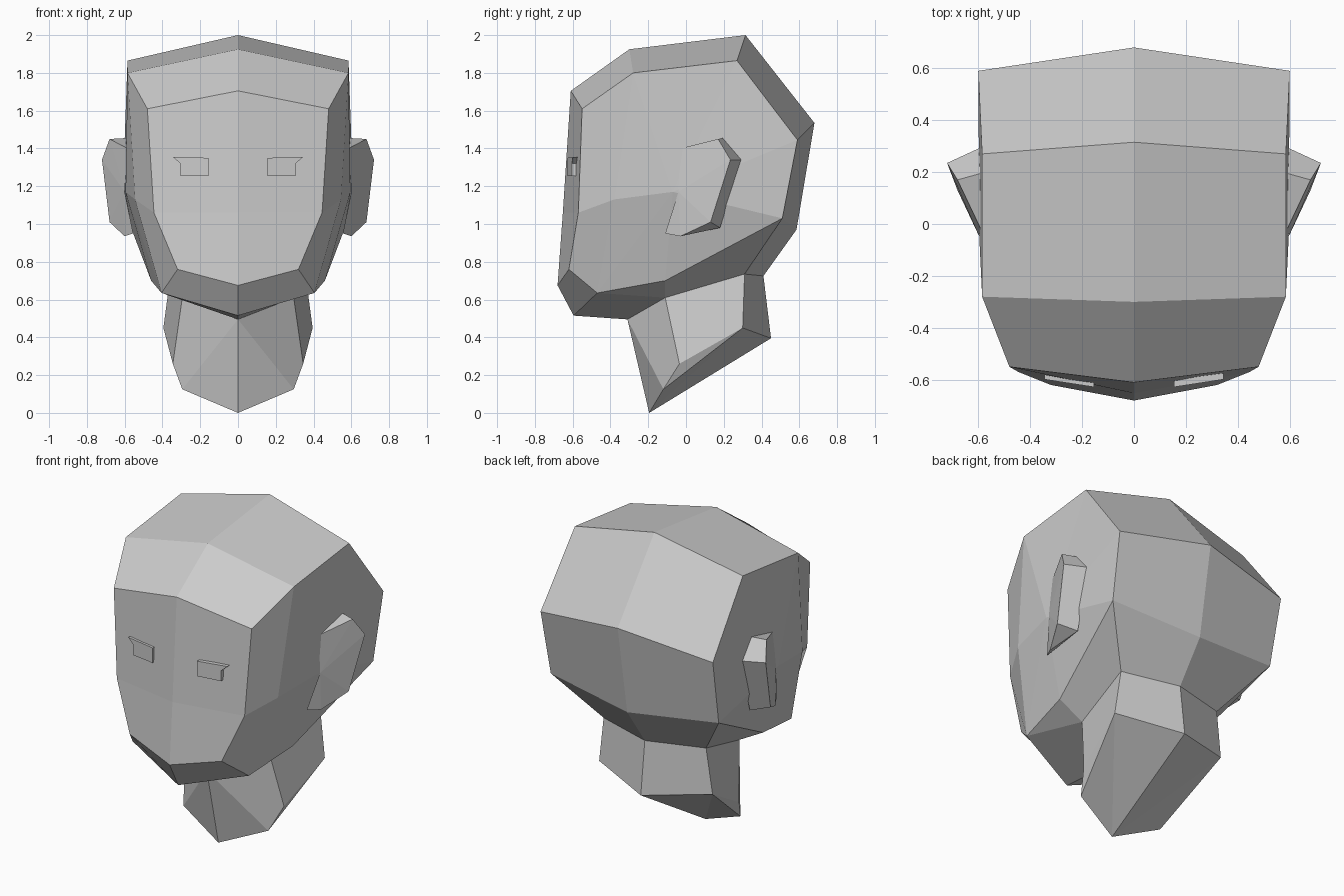
import bpy, bmesh

if "Cube" in bpy.data.objects:
    bpy.data.objects.remove(bpy.data.objects["Cube"])

grey = bpy.data.materials.new("plain_grey")
grey.diffuse_color = (0.6, 0.6, 0.6, 1)
grey.use_nodes = True
grey.node_tree.nodes["Principled BSDF"].inputs["Base Color"].default_value = grey.diffuse_color


def make_part(name, points, faces):
    """Mirror named right-half points across x, weld the middle, keep flat faces."""
    bm = bmesh.new()
    for s in (1, -1):
        v = {k: bm.verts.new((s * x, y, z)) for k, (x, y, z) in points.items()}
        for f in faces:
            bm.faces.new([v[k] for k in (f.split() if s > 0 else f.split()[::-1])])
    bmesh.ops.remove_doubles(bm, verts=bm.verts, dist=0.0005)
    bmesh.ops.recalc_face_normals(bm, faces=bm.faces)
    me = bpy.data.meshes.new(name)
    bm.to_mesh(me)
    bm.free()
    me.materials.append(grey)
    ob = bpy.data.objects.new(name, me)
    bpy.context.collection.objects.link(ob)
    return ob


# Head and neck: middle profile, side rim, cheek and neck loops
head = {
    "brow": (0, -0.61, 1.705), "crown": (0, -0.30, 1.925), "top": (0, 0.315, 2.0),
    "back": (0, 0.68, 1.535), "nape": (0, 0.585, 0.97), "neckback": (0, 0.41, 0.725),
    "nose": (0, -0.652, 1.06), "chin": (0, -0.68, 0.675), "under": (0, -0.595, 0.515),
    "throat": (0, -0.31, 0.495),
    "temple": (0.48, -0.55, 1.61), "crown_s": (0.585, -0.28, 1.80),
    "top_s": (0.585, 0.27, 1.865), "back_s": (0.60, 0.59, 1.445),
    "nape_s": (0.585, 0.51, 1.03), "neckback_s": (0.357, 0.31, 0.735),
    "cheek": (0.445, -0.57, 1.06), "cheek_s": (0.545, -0.38, 1.13),
    "chin_s": (0.32, -0.62, 0.76), "under_s": (0.405, -0.47, 0.635),
    "jaw": (0.46, -0.11, 0.70), "throat_s": (0.295, -0.11, 0.61),
    "side": (0.595, -0.07, 1.17),
    "base_back": (0, 0.45, 0.395), "base_back_s": (0.395, 0.30, 0.45),
    "base_mid": (0.345, -0.035, 0.26), "base_front_s": (0.295, -0.12, 0.125),
    "base_front": (0, -0.195, 0),
}
ring = "crown_s top_s back_s nape_s jaw under_s cheek_s".split()
head_faces = [
    "brow temple crown_s crown", "crown crown_s top_s top", "top top_s back_s back",
    "back back_s nape_s nape", "nape nape_s neckback_s neckback",
    "brow nose cheek temple", "nose chin chin_s cheek", "chin under under_s chin_s",
    "temple cheek cheek_s crown_s", "cheek chin_s under_s cheek_s",
    "under throat throat_s under_s", "under_s throat_s jaw",
    "jaw throat_s neckback_s nape_s",
    "throat base_front base_front_s", "throat base_front_s base_mid throat_s",
    "throat_s base_mid base_back_s neckback_s",
    "neckback_s base_back_s base_back neckback",
    "base_back base_back_s base_front", "base_back_s base_front_s base_front",
    "base_back_s base_mid base_front_s",
] + [f"side {a} {b}" for a, b in zip(ring, ring[1:] + ring[:1])]
make_part("head_and_neck", head, head_faces)

# Ears: flared plate with a slanted rim behind it, rooted in the head
ear = {
    "front_top": (0.585, -0.03, 1.40), "front_low": (0.555, -0.11, 0.95),
    "rim_top": (0.68, 0.17, 1.45), "rim_out": (0.72, 0.235, 1.34),
    "rim_low": (0.68, 0.13, 1.01), "lobe": (0.60, -0.03, 0.935),
    "root_top": (0.59, 0.195, 1.455), "root_out": (0.59, 0.295, 1.34),
    "root_low": (0.57, 0.18, 0.98), "middle": (0.60, -0.04, 1.17),
}
make_part("ears", ear, [
    "middle front_top rim_top", "middle rim_top rim_out", "middle rim_out rim_low",
    "middle rim_low lobe", "middle lobe front_low",
    "front_top root_top rim_top", "rim_top root_top root_out rim_out",
    "rim_out root_out root_low rim_low", "rim_low root_low lobe",
    "lobe root_low front_low",
    "middle front_low root_low", "middle root_low root_out",
    "middle root_out root_top", "middle root_top front_top",
])

# Eyes: thin blocks following the face, with a pointed outer lash corner
outline = [(0.155, 1.255), (0.305, 1.255), (0.305, 1.32), (0.345, 1.355), (0.155, 1.35)]
eye = {}
for i, (x, z) in enumerate(outline):
    y = -0.628 + 0.155 * (x - 0.155)
    eye[f"f{i}"], eye[f"b{i}"] = (x, y, z), (x, y + 0.03, z)
make_part("eyes", eye, ["f0 f1 f2 f3 f4", "b4 b3 b2 b1 b0"]
          + [f"f{i} b{i} b{(i + 1) % 5} f{(i + 1) % 5}" for i in range(5)])
